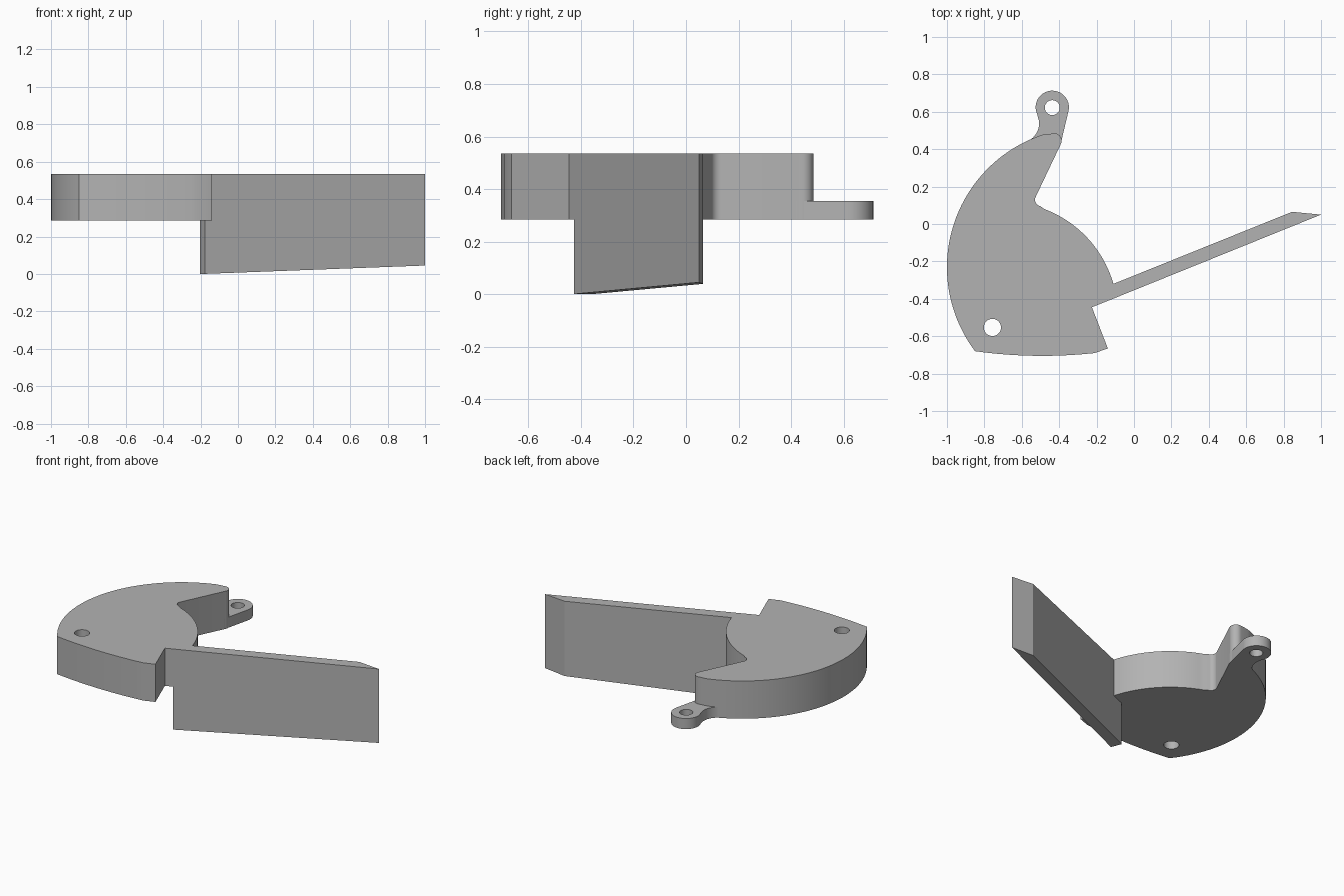
import bpy, bmesh
from math import atan2, cos, sin, pi, radians
from mathutils import Vector

cube = bpy.data.objects.get("Cube")
if cube:
    bpy.data.objects.remove(cube, do_unlink=True)

grey = bpy.data.materials.new("plain_grey")
grey.use_nodes = True
shade = (0.45, 0.45, 0.45, 1)
grey.diffuse_color = shade
grey.node_tree.nodes["Principled BSDF"].inputs["Base Color"].default_value = shade


def arc(a, b, c, steps):
    """Points on the circular arc from a through b to c."""
    a, b, c = Vector(a), Vector(b), Vector(c)
    u, v = b - a, c - a
    d = 2 * u.cross(v)
    mid = a + Vector((v.y * u.length_squared - u.y * v.length_squared,
                      u.x * v.length_squared - v.x * u.length_squared)) / d
    start, end = (atan2(p.y - mid.y, p.x - mid.x) for p in (a, c))
    sweep = (end - start) % (2 * pi)
    if d < 0:
        sweep -= 2 * pi
    r = (a - mid).length
    angles = [start + sweep * i / steps for i in range(steps + 1)]
    return [(mid.x + r * cos(t), mid.y + r * sin(t)) for t in angles]


def circle(x, y, r, steps=32):
    return [(x + r * cos(2 * pi * i / steps), y + r * sin(2 * pi * i / steps))
            for i in range(steps)]


def plate(name, loops, low, high, bottom=None):
    """Extrude an outline with holes; bottom optionally slopes the underside."""
    curve = bpy.data.curves.new(name, 'CURVE')
    curve.dimensions, curve.fill_mode = '2D', 'BOTH'
    curve.extrude = (high - low) / 2
    for loop in loops:
        spline = curve.splines.new('POLY')
        spline.points.add(len(loop) - 1)
        for point, (x, y) in zip(spline.points, loop):
            point.co = (x, y, 0, 1)
        spline.use_cyclic_u = True
    helper = bpy.data.objects.new(name + "_outline", curve)
    bpy.context.collection.objects.link(helper)
    graph = bpy.context.evaluated_depsgraph_get()
    mesh = bpy.data.meshes.new_from_object(helper.evaluated_get(graph))
    bpy.data.objects.remove(helper, do_unlink=True)
    bm = bmesh.new()
    bm.from_mesh(mesh)
    bmesh.ops.remove_doubles(bm, verts=bm.verts, dist=0.0005)
    for v in bm.verts:
        under = v.co.z < 0
        v.co.z += (low + high) / 2
        if under and bottom:
            v.co.z = bottom(v.co)
    bmesh.ops.recalc_face_normals(bm, faces=bm.faces)
    bm.to_mesh(mesh)
    bm.free()
    mesh.materials.clear()
    mesh.materials.append(grey)
    obj = bpy.data.objects.new(name, mesh)
    bpy.context.collection.objects.link(obj)
    bpy.ops.object.select_all(action='DESELECT')
    obj.select_set(True)
    bpy.context.view_layer.objects.active = obj
    bpy.ops.object.shade_smooth_by_angle(angle=radians(25))
    return obj


BASE, TOP = 0.285, 0.535

# Crescent body with its pivot hole
body = arc((-0.85, -0.68), (-1, -0.23), (-0.49, 0.477), 48)
body += arc((-0.44, 0.483), (-0.395, 0.47), (-0.39, 0.43), 8)
body += arc((-0.528, 0.14), (-0.526, 0.115), (-0.5, 0.095), 6)
body += arc((-0.48, 0.08), (-0.255, -0.068), (-0.11, -0.32), 20)
body += [(-0.177, -0.426), (-0.225, -0.445), (-0.14, -0.665)]
body += arc((-0.21, -0.69), (-0.5, -0.705), (-0.85, -0.68), 14)[:-1]
plate("crescent_body", [body, circle(-0.757, -0.553, 0.046)], BASE, TOP)

# Thin mounting lug with a round eye
lug = arc((-0.35, 0.605), (-0.437, 0.713), (-0.517, 0.585), 24)
lug += arc((-0.508, 0.55), (-0.522, 0.485), (-0.565, 0.444), 8)
lug += [(-0.5, 0.42), (-0.394, 0.42)]
plate("mounting_lug", [lug, circle(-0.437, 0.622, 0.04)], BASE, 0.355)

# Deep straight blade with a bevelled tip and a rising lower edge
blade = [(-0.177, -0.426), (1, 0.05), (0.845, 0.065), (-0.204, -0.358)]
plate("blade", [blade], 0, TOP,
      lambda co: max(0, 0.045 * (co.x + 0.19) / 1.19))
